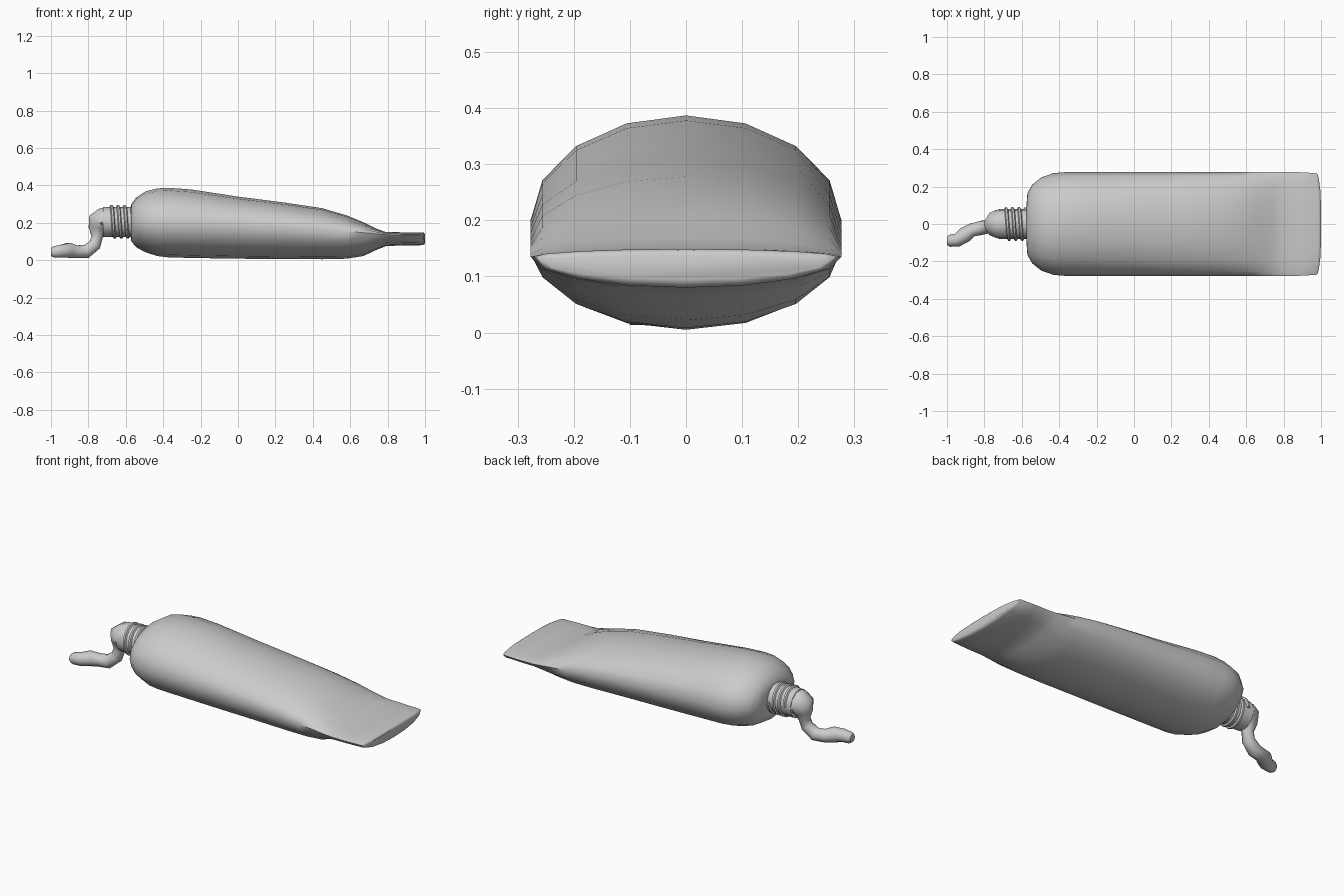
import bpy, bmesh, math
from mathutils import Vector

if "Cube" in bpy.data.objects:
    bpy.data.objects.remove(bpy.data.objects["Cube"])


def loft(name, rings, sharp=50):
    """Skin a list of equal-length point rings and cap both ends."""
    bm = bmesh.new()
    vr = [[bm.verts.new(p) for p in ring] for ring in rings]
    n = len(vr[0])
    for a, b in zip(vr, vr[1:]):
        for i in range(n):
            j = (i + 1) % n
            bm.faces.new((a[i], a[j], b[j], b[i]))
    bm.faces.new(vr[0])
    bm.faces.new(vr[-1])
    bmesh.ops.recalc_face_normals(bm, faces=bm.faces)
    me = bpy.data.meshes.new(name)
    bm.to_mesh(me)
    bm.free()
    ob = bpy.data.objects.new(name, me)
    bpy.context.collection.objects.link(ob)
    bpy.ops.object.select_all(action='DESELECT')
    ob.select_set(True)
    bpy.context.view_layer.objects.active = ob
    bpy.ops.object.shade_smooth_by_angle(angle=math.radians(sharp))
    return ob


def sweep(name, path, radii, ref, sides):
    """Round tube of varying radius along a path."""
    pts = [Vector(p) for p in path]
    rings = []
    for k, c in enumerate(pts):
        t = (pts[min(k + 1, len(pts) - 1)] - pts[max(k - 1, 0)]).normalized()
        u = (ref - t * ref.dot(t)).normalized()
        w = t.cross(u)
        rings.append([c + radii[k] * (u * math.cos(a) + w * math.sin(a))
                      for a in (2 * math.pi * i / sides for i in range(sides))])
    return loft(name, rings)


def oval(x, half_w, bottom, mid, top, sides=16, bulge=0.0):
    """Cross-section with separate heights above and below its widest line."""
    ring = []
    for i in range(sides):
        a = 2 * math.pi * i / sides
        s, c = math.sin(a), math.cos(a)
        h = top - mid if c > 0 else mid - bottom
        ring.append((x - bulge * s ** 4, half_w * s, mid + h * c))
    return ring


# squeezed tube body: x, half width, bottom, widest height, top
body = [
    (-0.575, 0.10, 0.13, 0.205, 0.28),
    (-0.57, 0.165, 0.10, 0.205, 0.30),
    (-0.545, 0.21, 0.07, 0.205, 0.335),
    (-0.495, 0.25, 0.042, 0.203, 0.368),
    (-0.43, 0.272, 0.022, 0.20, 0.384),
    (-0.37, 0.277, 0.015, 0.20, 0.387),
    (-0.25, 0.277, 0.012, 0.197, 0.378),
    (0.0, 0.277, 0.008, 0.188, 0.34),
    (0.25, 0.277, 0.006, 0.178, 0.308),
    (0.45, 0.277, 0.005, 0.165, 0.278),
    (0.58, 0.277, 0.008, 0.155, 0.24),
    (0.67, 0.277, 0.022, 0.147, 0.203),
    (0.74, 0.277, 0.055, 0.14, 0.168),
    (0.79, 0.277, 0.075, 0.136, 0.151),
    (0.88, 0.277, 0.079, 0.135, 0.149),
]
rings = [oval(*s) for s in body]
rings.append(oval(0.985, 0.272, 0.08, 0.135, 0.149, bulge=0.01))
rings.append(oval(0.996, 0.262, 0.085, 0.132, 0.146, bulge=0.013))
rings.append(oval(1.0, 0.255, 0.094, 0.128, 0.138, bulge=0.015))
loft("tube_body", rings, 60)

# nozzle neck
loft("nozzle_neck", [oval(x, r, 0.205 - r, 0.205, 0.205 + r) for x, r in
                     ((-0.55, 0.08), (-0.70, 0.08), (-0.722, 0.08))])

# screw thread wound around the neck
turns, steps = 3, 20
n = turns * steps
helix = []
for k in range(n + 1):
    a = 2 * math.pi * k / steps
    helix.append((-0.685 + 0.105 * k / n, 0.081 * math.cos(a), 0.205 + 0.081 * math.sin(a)))
sweep("neck_thread", helix, [0.010] * (n + 1), Vector((1, 0, 0)), 6)

# paste squeezed out of the nozzle, drooping and lying on the ground
paste = [
    (-0.70, 0, 0.205, 0.077), (-0.725, 0, 0.205, 0.078), (-0.738, 0, 0.197, 0.074),
    (-0.752, 0, 0.168, 0.05), (-0.753, -0.005, 0.125, 0.032),
    (-0.765, -0.012, 0.083, 0.034), (-0.812, -0.02, 0.046, 0.038),
    (-0.865, -0.032, 0.045, 0.036), (-0.905, -0.058, 0.053, 0.042),
    (-0.945, -0.086, 0.048, 0.036), (-0.985, -0.09, 0.044, 0.032),
    (-1.0, -0.09, 0.044, 0.022),
]
sweep("squeezed_paste", [p[:3] for p in paste], [p[3] for p in paste], Vector((0, 1, 0)), 10)
